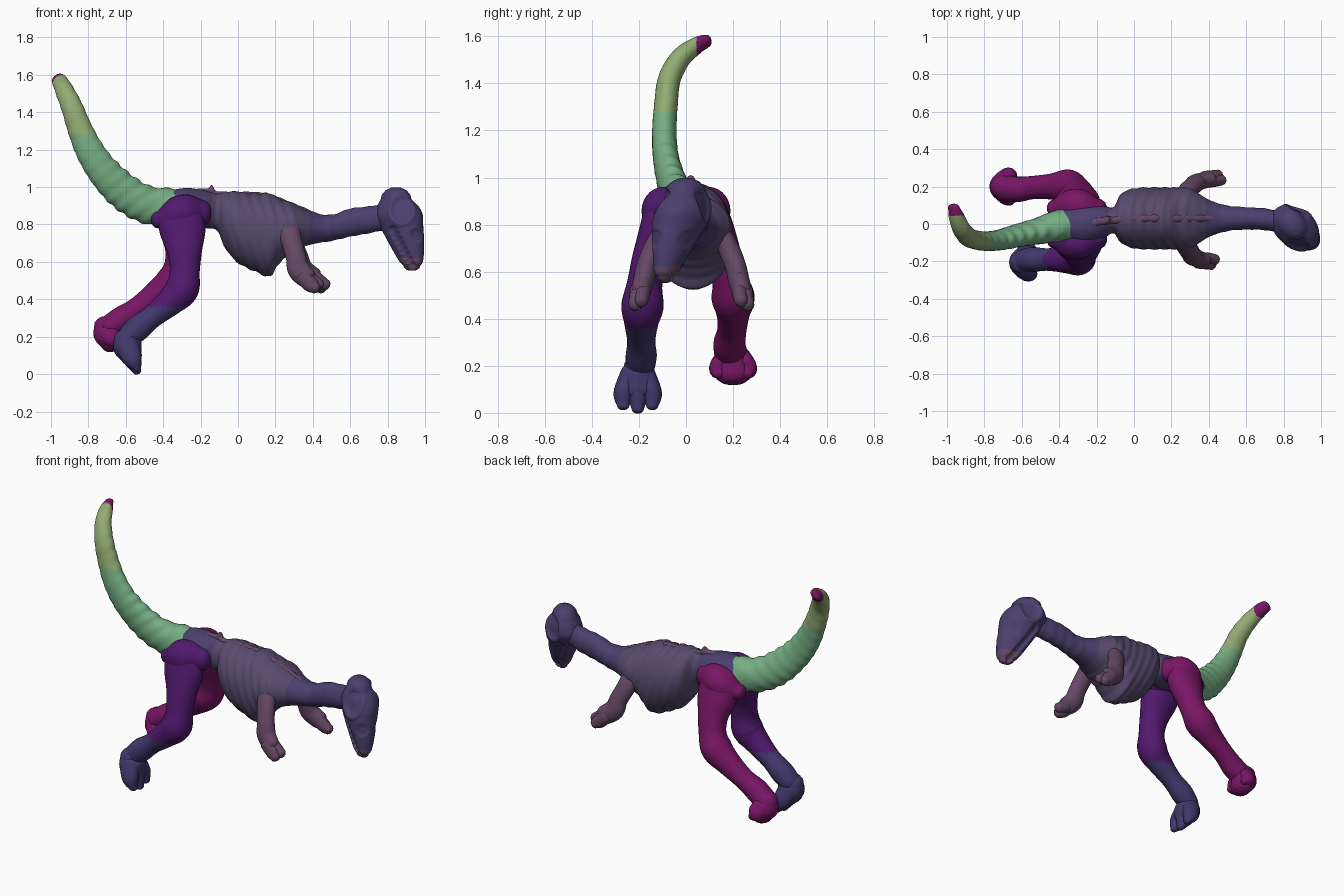
import bpy, bmesh, math
from mathutils import Vector


def paint(name, rgb):
    m = bpy.data.materials.new(name)
    m.diffuse_color = (*rgb, 1)
    return m


SLATE = paint("slate violet", (0.095, 0.07, 0.155))
INDIGO = paint("indigo", (0.07, 0.05, 0.155))
MAUVE = paint("mauve", (0.13, 0.065, 0.13))
GREEN = paint("green", (0.18, 0.43, 0.23))
OLIVE = paint("olive green", (0.29, 0.41, 0.17))
MAGENTA = paint("magenta", (0.19, 0.008, 0.13))
PURPLE = paint("purple", (0.085, 0.01, 0.16))
BLUE = paint("dusky blue", (0.055, 0.04, 0.15))


def spline(keys, u):
    """Catmull-Rom through rows of (x, y, z, height radius, side radius)."""
    i = min(int(u), len(keys) - 2)
    t = u - i
    p = [keys[max(0, min(len(keys) - 1, i + k))] for k in (-1, 0, 1, 2)]
    return [0.5 * (2 * b + (c - a) * t + (2 * a - 5 * b + 4 * c - d) * t * t
                   + (3 * b - a - 3 * c + d) * t ** 3) for a, b, c, d in zip(*p)]


def loft(name, keys, mat, axis=None, steps=8, sides=28, ripple=None, shape=None, colour=None):
    """Smooth round-ended tube; ripple(p, angle) scales it, shape(p) moves points."""
    n = (len(keys) - 1) * steps
    rows = [spline(keys, k / steps) for k in range(n + 1)]
    rings = []
    for k, r in enumerate(rows):
        a, b = Vector(rows[max(k - 1, 0)][:3]), Vector(rows[min(k + 1, n)][:3])
        t = Vector(axis) if axis else (b - a).normalized()
        rings.append((Vector(r[:3]), t, r[3], r[4]))

    def cap(ring, sign):
        c, t, a, b = ring
        return [(c + t * sign * s * min(a, b) * 0.8, t, a * f, b * f)
                for s, f in ((0.4, 0.92), (0.75, 0.66), (0.95, 0.3))]
    rings = cap(rings[0], -1)[::-1] + rings + cap(rings[-1], 1)
    bm = bmesh.new()
    loops = []
    for c, t, a, b in rings:
        side = Vector((0, 1, 0))
        side = (side - t * side.dot(t)).normalized()
        up = t.cross(side)
        loop = []
        for j in range(sides):
            ang = math.tau * j / sides
            off = up * a * math.cos(ang) + side * b * math.sin(ang)
            p = c + off
            if ripple:
                p = c + off * ripple(p, ang)
            loop.append(bm.verts.new(shape(p) if shape else p))
        loops.append(loop)
    for l0, l1 in zip(loops, loops[1:]):
        for j in range(sides):
            bm.faces.new((l0[j], l0[(j + 1) % sides], l1[(j + 1) % sides], l1[j]))
    bm.faces.new(loops[0][::-1])
    bm.faces.new(loops[-1])
    bmesh.ops.recalc_face_normals(bm, faces=bm.faces)
    me = bpy.data.meshes.new(name)
    for m in mat if isinstance(mat, list) else [mat]:
        me.materials.append(m)
    for f in bm.faces:
        f.smooth = True
        if colour:
            f.material_index = colour(f.calc_center_median())
    bm.to_mesh(me)
    bm.free()
    ob = bpy.data.objects.new(name, me)
    bpy.context.collection.objects.link(ob)
    return ob


# Torso, waist and neck with slanted ribs
def ribs(p, ang):
    rib = max(0, min(1, (p.x + 0.08) / 0.05, (0.36 - p.x) / 0.06))
    neck = max(0, min(1, (p.x - 0.42) / 0.05))
    return (1 + 0.016 * rib * math.cos(math.tau * (p.x + 0.35 * (p.z - 0.75)) / 0.055)
            + 0.02 * neck * math.cos(math.tau * p.x / 0.07))


loft("torso_and_neck", [
    (-0.38, 0.00, 0.89, .09, .08), (-0.27, 0.00, 0.89, .105, .11), (-0.17, 0.01, 0.88, .10, .09),
    (-0.11, 0.02, 0.865, .10, .07), (-0.07, 0.03, 0.825, .15, .13), (0.00, 0.03, 0.785, .19, .16),
    (0.10, 0.03, 0.755, .21, .165), (0.17, 0.03, 0.745, .222, .165), (0.22, 0.03, 0.765, .175, .165),
    (0.30, 0.03, 0.785, .125, .16), (0.40, 0.03, 0.78, .085, .10), (0.50, 0.03, 0.782, .07, .068),
    (0.60, 0.03, 0.81, .075, .06), (0.70, 0.025, 0.825, .072, .058), (0.78, 0.01, 0.84, .07, .058)],
    [SLATE, INDIGO], axis=(1, 0, 0), steps=12, sides=48, ripple=ribs,
    colour=lambda c: int(c.x > 0.38 or c.x < -0.14))

# Low spine ridge with one taller knob above the hips
loft("spine_ridge", [
    (-0.30, 0.0, 0.975, .015, .02), (-0.17, 0.015, 0.975, .018, .022), (-0.14, 0.02, 0.977, .03, .02),
    (-0.11, 0.02, 0.96, .018, .02), (0.0, 0.03, 0.96, .016, .02),
    (0.15, 0.03, 0.95, .016, .02), (0.30, 0.03, 0.897, .016, .02), (0.42, 0.03, 0.847, .014, .018)],
    MAUVE, axis=(1, 0, 0), steps=16, sides=12,
    ripple=lambda p, a: 1 + 0.1 * math.cos(math.tau * (p.x + 0.14) / 0.062))

# Head: eye sockets, mouth grooves and snout hollows pressed into the sides
DENTS = [(0.875, 0.88, 0.058, 0.024), (0.955, 0.74, 0.035, 0.01)]
DENTS += [(0.83 + 0.10 * k / 7, 0.77 - 0.19 * k / 7, 0.022, 0.02) for k in range(8)]


def face(p):
    mid = -0.015 - 0.2 * max(0, 0.88 - p.z)
    s = 1 if p.y > mid else -1
    move = 0
    for x, z, r, depth in DENTS:
        d = math.hypot(p.x - x, (p.z - z) * 0.85) / r
        if d < 1:
            move = max(move, depth * (1 - d ** 4))
        elif d < 1.4 and r > 0.05:
            move = min(move, -0.006 * math.sin((d - 1) / 0.4 * math.pi))
    move = min(move, abs(p.y - mid) * 0.5)
    return Vector((p.x, p.y - s * move - 0.25 * (p.x - 0.86), p.z))


loft("head", [
    (0.845, -0.005, 0.935, .082, .082), (0.855, -0.01, 0.895, .112, .106), (0.86, -0.015, 0.85, .128, .114),
    (0.872, -0.025, 0.80, .118, .110), (0.892, -0.04, 0.73, .102, .092), (0.914, -0.055, 0.65, .080, .068),
    (0.926, -0.065, 0.60, .062, .052), (0.93, -0.07, 0.58, .045, .036)],
    [INDIGO, MAUVE], axis=(0, 0, -1), steps=14, sides=72, shape=face,
    colour=lambda c: int(c.z < 0.62))

# Tail: ridged, bending sideways, with a tinted tip
loft("tail", [
    (-0.27, 0.00, 0.90, .085, .085), (-0.40, -0.01, 0.895, .10, .085), (-0.50, -0.035, 0.91, .10, .072),
    (-0.61, -0.06, 0.975, .097, .062), (-0.715, -0.085, 1.08, .086, .055), (-0.79, -0.092, 1.19, .076, .052),
    (-0.845, -0.085, 1.31, .066, .050), (-0.885, -0.07, 1.42, .058, .048), (-0.925, -0.02, 1.51, .05, .043),
    (-0.95, 0.045, 1.56, .043, .034), (-0.965, 0.09, 1.58, .034, .022)],
    [GREEN, OLIVE, MAGENTA], steps=16, sides=28,
    ripple=lambda p, a: 1 + (0.015 + 0.03 * max(0, math.cos(a) ** 2)) *
    math.cos(math.tau * (p.z - 0.75 * p.x) / 0.085) * (1 if -0.8 < p.x - 0.1 * p.z < -0.4 else 0.4),
    colour=lambda c: 2 if c.y > 0.045 and c.z > 1.5 else int(c.z > 1.28))

# Hips on both sides
for side, mat in ((-1, PURPLE), (1, MAGENTA)):
    loft("hip", [(-0.43, 0.085 * side, 0.825, .045, .045), (-0.36, 0.095 * side, 0.85, .09, .085),
                 (-0.27, 0.095 * side, 0.86, .10, .09), (-0.19, 0.075 * side, 0.86, .07, .06)],
         mat, axis=(1, 0, 0))

# Legs: thigh, knee, shin, ankle
loft("right_leg", [
    (-0.31, -0.10, 0.85, .12, .08), (-0.295, -0.12, 0.76, .122, .082), (-0.285, -0.155, 0.65, .092, .075),
    (-0.285, -0.175, 0.55, .08, .075), (-0.30, -0.185, 0.455, .09, .09), (-0.365, -0.19, 0.385, .075, .073),
    (-0.46, -0.19, 0.305, .06, .060), (-0.535, -0.19, 0.245, .068, .066), (-0.59, -0.195, 0.195, .06, .062)],
    [PURPLE, BLUE], colour=lambda c: int(c.z < 0.36))
loft("left_leg", [
    (-0.31, 0.10, 0.85, .12, .08), (-0.30, 0.125, 0.76, .118, .085), (-0.30, 0.16, 0.66, .09, .078),
    (-0.315, 0.185, 0.57, .082, .075), (-0.355, 0.20, 0.49, .088, .092), (-0.44, 0.20, 0.42, .074, .070),
    (-0.54, 0.195, 0.35, .06, .062), (-0.62, 0.185, 0.295, .068, .068), (-0.685, 0.19, 0.25, .066, .07)],
    MAGENTA)

# Feet: heel block plus three toes each
for name, (x, y, z), mat in (("right", (-0.60, -0.205, 0.165), BLUE), ("left", (-0.705, 0.20, 0.235), MAGENTA)):
    drop = 0.15 if name == "right" else 0.085
    loft(name + "_foot", [(x, y, z + 0.03, .065, .06), (x + 0.01, y, z - 0.02, .077, .08),
                          (x + 0.03, y, z - 0.07, .058, .078)], mat)
    for k in (-1, 0, 1):
        end = (x + 0.06, y + 0.062 * k, z - drop + 0.015 * abs(k), .022, .026)
        loft(name + "_toe", [(x + 0.005, y + 0.035 * k, z, .06, .04),
                             (x + 0.035, y + 0.06 * k, z - drop * 0.55, .052, .043), end], mat, sides=16)

# Short arms with a two-fingered hand
for name, side, dx, off in (("right", -1, 0.0, 0.0), ("left", 1, 0.035, 0.045)):
    def at(x, y, z, a, b):
        return (x, side * y + off, z, a, b)
    loft(name + "_arm", [at(0.27, 0.10, 0.77, .06, .04), at(0.29, 0.135, 0.70, .055, .045),
                         at(0.31 + dx / 3, 0.165, 0.625, .054, .045), at(0.325 + dx / 2, 0.18, 0.56, .06, .045),
                         at(0.365 + dx, 0.193, 0.515, .056, .042)], MAUVE)
    for k in (0, 1):
        loft(name + "_finger", [at(0.345 + dx, 0.185 + 0.02 * k, 0.54 - 0.02 * k, .042, .034),
                                at(0.39 + dx, 0.185 + 0.025 * k, 0.50 - 0.022 * k, .042, .033),
                                at(0.435 + dx - 0.02 * k, 0.19 + 0.028 * k, 0.477 - 0.018 * k, .03, .028)],
             MAUVE, sides=16)
